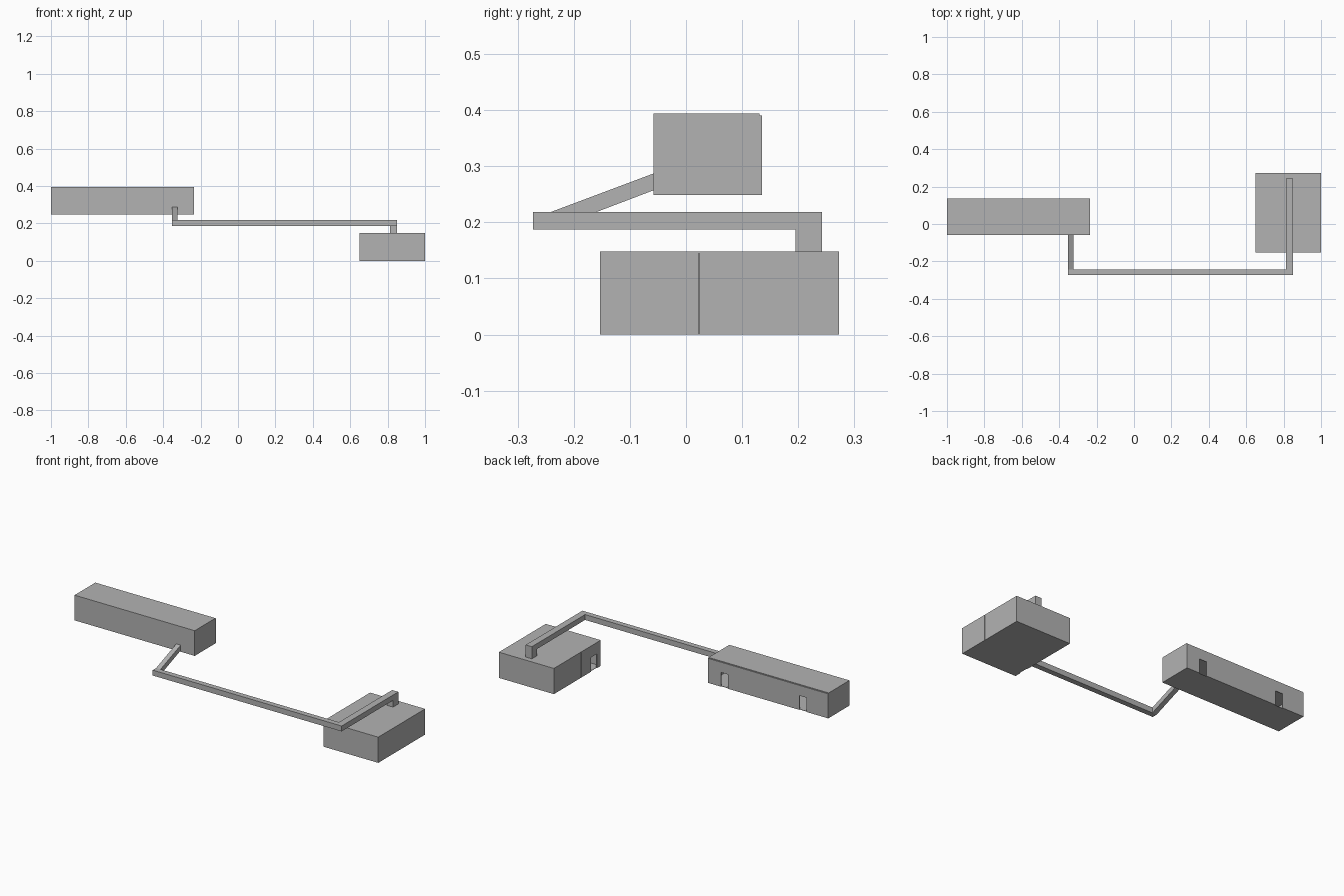
import bpy
import bmesh
from mathutils import Vector

cube = bpy.data.objects.get("Cube")
if cube:
    bpy.data.objects.remove(cube, do_unlink=True)

grey = bpy.data.materials.new("plain grey")
grey.use_nodes = True
grey.diffuse_color = (0.45, 0.45, 0.45, 1)
grey.node_tree.nodes["Principled BSDF"].inputs["Base Color"].default_value = grey.diffuse_color

T = 0.004  # wall thickness


def prism(name, outline, axis, start, end):
    """Extrude a flat outline along one axis; outline uses the other two axes in order."""
    bm = bmesh.new()
    verts = []
    for a, b in outline:
        co = [a, b]
        co.insert(axis, start)
        verts.append(bm.verts.new(co))
    face = bm.faces.new(verts)
    out = bmesh.ops.extrude_face_region(bm, geom=[face])
    shift = Vector((0, 0, 0))
    shift[axis] = end - start
    moved = [v for v in out["geom"] if isinstance(v, bmesh.types.BMVert)]
    bmesh.ops.translate(bm, vec=shift, verts=moved)
    bmesh.ops.recalc_face_normals(bm, faces=bm.faces)
    mesh = bpy.data.meshes.new(name)
    bm.to_mesh(mesh)
    bm.free()
    mesh.materials.append(grey)
    obj = bpy.data.objects.new(name, mesh)
    bpy.context.collection.objects.link(obj)
    return obj


def wall(name, axis, start, end, u0, u1, z0, z1, doors=(), door_height=0.082):
    """Upright panel with doorways notched out of its lower edge."""
    outline = [(u0, z0)]
    for d0, d1 in doors:
        top = z0 + door_height
        outline += [(d0, z0), (d0, top), (d1, top), (d1, z0)]
    outline += [(u1, z0), (u1, z1), (u0, z1)]
    return prism(name, outline, axis, start, end)


def slab(name, x0, x1, y0, y1, z0, z1):
    return prism(name, [(x0, y0), (x1, y0), (x1, y1), (x0, y1)], 2, z0, z1)


# Long raised building, with two doorways at the back
X0, X1, Y0, Y1, Z0, Z1 = -1.0, -0.235, -0.058, 0.135, 0.249, 0.394
slab("long_floor", X0 + T, X1 - T, Y0 + T, Y1 - T, Z0, Z0 + T / 2)
slab("long_roof", X0, X1, Y0, Y1 - T, Z1 - T, Z1)
wall("long_front_wall", 1, Y0, Y0 + T, X0, X1, Z0, Z1 - T)
wall("long_back_wall", 1, Y1 - T, Y1, X0, X1, Z0, Z1 - T,
     doors=[(-0.862, -0.817), (-0.363, -0.318)])
wall("long_right_wall", 0, X0, X0 + T, Y0 + T, Y1 - T, Z0, Z1 - T)
wall("long_left_wall", 0, X1 - T, X1, Y0 + T, Y1 - T, Z0, Z1 - T)

# Low two-room building, with a doorway and a seam between the rooms
X0, X1, Y0, Y1, Z0, Z1 = 0.65, 1.0, -0.153, 0.273, 0.0, 0.148
seam = 0.023
slab("low_floor", X0 + T, X1 - T, Y0 + T, Y1 - T, Z0, Z0 + T / 2)
slab("low_roof", X0, X1, Y0, Y1, Z1 - T, Z1)
wall("low_front_wall", 1, Y0, Y0 + T, X0, X1, Z0, Z1 - T)
wall("low_back_wall", 1, Y1 - T, Y1, X0, X1, Z0, Z1 - T)
wall("room_partition", 1, seam - T, seam + T, X0 + T, X1 - T, Z0 + T / 2, Z1 - T)
for side, x in (("right", X0), ("left", X1 - T)):
    doors = [(-0.117, -0.063)] if side == "right" else []
    gap = T / 2 if side == "right" else T / 4
    wall(f"low_{side}_front_room_wall", 0, x, x + T, Y0 + T, seam - gap, Z0, Z1 - T, doors)
    wall(f"low_{side}_back_room_wall", 0, x, x + T, seam + gap, Y1 - T, Z0, Z1 - T)

# Duct joining the buildings: level bend, riser and sloping end
LOW, HIGH = 0.187, 0.218
prism("duct_level_run",
      [(-0.352, -0.273), (0.851, -0.273), (0.851, 0.242), (0.812, 0.242),
       (0.812, -0.242), (-0.352, -0.242)], 2, LOW, HIGH)
slab("duct_riser", 0.812, 0.851, 0.195, 0.242, 0.148, LOW)
prism("duct_slope",
      [(-0.242, LOW), (-0.058, 0.257), (-0.058, 0.287), (-0.242, HIGH)],
      0, -0.352, -0.324)
